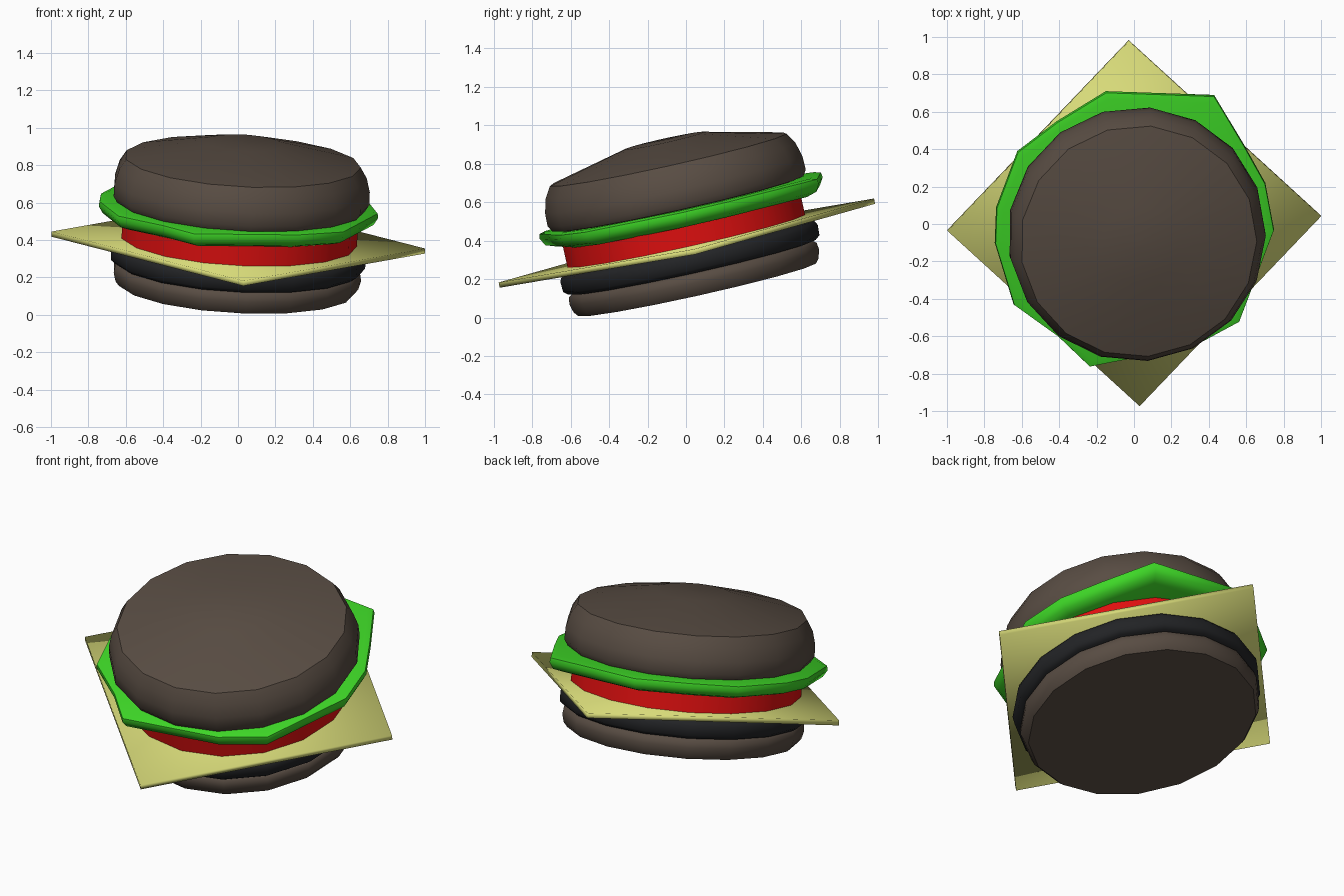
import bpy, bmesh, math
from mathutils import Matrix, Vector

if "Cube" in bpy.data.objects:
    bpy.data.objects.remove(bpy.data.objects["Cube"])

# The whole stack leans forward and slightly to the right
TILT = Matrix.Rotation(math.radians(3.1), 4, 'Y') @ Matrix.Rotation(math.radians(12.5), 4, 'X')
AXIS = Vector((-0.02, 0.088, 0))
SIDES = 17


def material(name, rgb):
    m = bpy.data.materials.new(name)
    m.diffuse_color = (*rgb, 1)
    m.use_nodes = True
    m.node_tree.nodes["Principled BSDF"].inputs["Base Color"].default_value = m.diffuse_color
    return m


brown = material("toasted brown", (0.098, 0.073, 0.056))
black = material("charred black", (0.016, 0.017, 0.019))
yellow = material("pale yellow", (0.68, 0.70, 0.19))
red = material("tomato red", (0.76, 0.005, 0.005))
green = material("leaf green", (0.048, 0.68, 0.02))


def loft(name, rings, mat, angle):
    """Skin a stack of point rings, cap both ends and lean the part."""
    bm = bmesh.new()
    loops = [[bm.verts.new(TILT @ Vector(p)) for p in ring] for ring in rings]
    for a, b in zip(loops, loops[1:]):
        n = len(a)
        for i in range(n):
            j = (i + 1) % n
            bm.faces.new((a[i], a[j], b[j], b[i]))
    bm.faces.new(loops[0][::-1])
    bm.faces.new(loops[-1])
    bmesh.ops.recalc_face_normals(bm, faces=bm.faces)
    mesh = bpy.data.meshes.new(name)
    bm.to_mesh(mesh)
    bm.free()
    mesh.materials.append(mat)
    obj = bpy.data.objects.new(name, mesh)
    bpy.context.collection.objects.link(obj)
    bpy.ops.object.select_all(action='DESELECT')
    bpy.context.view_layer.objects.active = obj
    obj.select_set(True)
    bpy.ops.object.shade_smooth_by_angle(angle=math.radians(angle))
    return obj


def disc(name, profile, mat, angle=40):
    """Round layer from (radius, height) pairs."""
    rings = []
    for r, h in profile:
        rings.append([(AXIS.x + r * math.cos(math.tau * i / SIDES),
                       AXIS.y + r * math.sin(math.tau * i / SIDES), h) for i in range(SIDES)])
    return loft(name, rings, mat, angle)


# Round layers, bottom to top
disc("bottom_bun", [(0.635, 0.13), (0.655, 0.155), (0.667, 0.20), (0.662, 0.235), (0.64, 0.252)], brown, 50)
disc("patty", [(0.66, 0.25), (0.685, 0.27), (0.688, 0.325), (0.675, 0.35), (0.64, 0.364)], black, 50)
disc("tomato_slice", [(0.635, 0.385), (0.635, 0.505)], red)
disc("top_bun", [(0.60, 0.575), (0.67, 0.588), (0.69, 0.62), (0.688, 0.69), (0.668, 0.765),
                 (0.633, 0.822), (0.21, 0.922), (0.0001, 0.926)], brown)

# Square cheese slice with its corners pointing outwards
corners = [math.radians(2.3 + 90 * k) for k in range(4)]
loft("cheese_slice", [[(AXIS.x + math.cos(a), AXIS.y + math.sin(a), h) for a in corners]
                      for h in (0.362, 0.39)], yellow, 180)

# Lettuce leaf with an uneven outline
outline = [(0.75, -0.03), (0.70, 0.22), (0.58, 0.43), (0.42, 0.69), (-0.16, 0.71), (-0.42, 0.55),
           (-0.63, 0.39), (-0.74, 0.09), (-0.745, -0.10), (-0.64, -0.43), (-0.40, -0.60),
           (-0.23, -0.76), (0.33, -0.65), (0.57, -0.52), (0.64, -0.33)]
leaf = [(x - 0.03, (y + 0.119) / 0.976) for x, y in outline]
rings = [[(AXIS.x + (x - AXIS.x) * s, AXIS.y + (y - AXIS.y) * s, h) for x, y in leaf]
         for s, h in ((0.90, 0.495), (0.97, 0.512), (1.0, 0.55), (0.995, 0.575), (0.95, 0.585))]
loft("lettuce_leaf", rings, green, 60)
